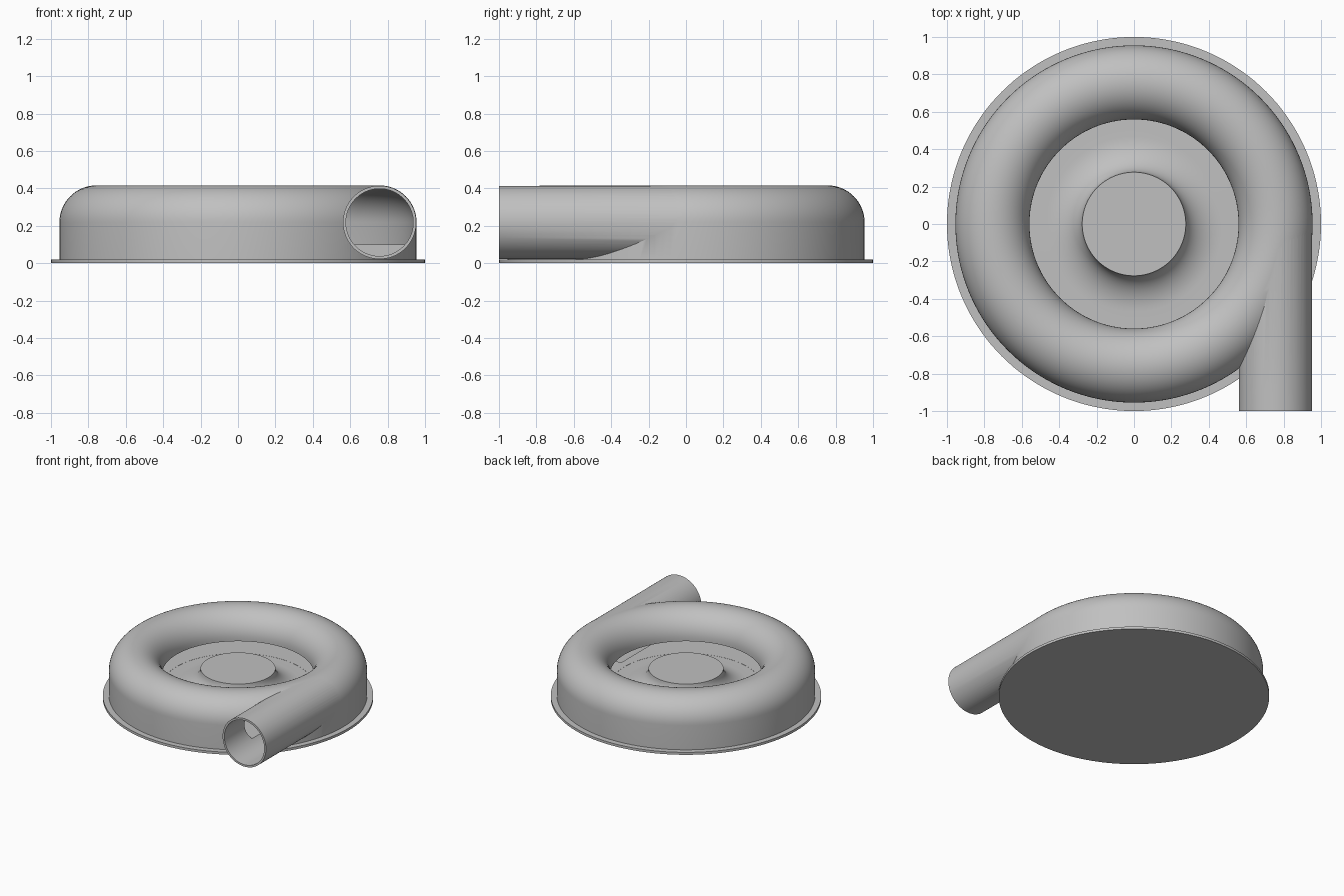
import bpy, bmesh
from math import pi, cos, sin, radians
from mathutils import Matrix

cube = bpy.data.objects.get("Cube")
if cube:
    bpy.data.objects.remove(cube, do_unlink=True)

RING, MID = 0.757, 0.218      # centre of the round channel section
OUTER, INNER = 0.198, 0.182   # channel section radii, outside and inside
FLOOR, RIM = 0.10, 0.20       # channel floor and lower edge of the inner lip
HUB, HUB_TOP, FLARE = 0.277, 0.24, 0.47

grey = bpy.data.materials.new("casing_grey")
grey.use_nodes = True
colour = (0.53, 0.53, 0.53, 1)
grey.diffuse_color = colour
grey.node_tree.nodes["Principled BSDF"].inputs["Base Color"].default_value = colour


def finish(bm, name):
    bmesh.ops.remove_doubles(bm, verts=bm.verts, dist=1e-5)
    bmesh.ops.recalc_face_normals(bm, faces=bm.faces)
    mesh = bpy.data.meshes.new(name)
    bm.to_mesh(mesh)
    bm.free()
    mesh.materials.append(grey)
    obj = bpy.data.objects.new(name, mesh)
    bpy.context.collection.objects.link(obj)
    return obj


def lathe(name, profile, closed=False):
    bm = bmesh.new()
    verts = [bm.verts.new((r, 0, z)) for r, z in profile]
    edges = [bm.edges.new(pair) for pair in zip(verts, verts[1:])]
    if closed:
        edges.append(bm.edges.new((verts[-1], verts[0])))
    bmesh.ops.spin(bm, geom=verts + edges, cent=(0, 0, 0), axis=(0, 0, 1),
                   angle=2 * pi, steps=144)
    return finish(bm, name)


def tube(name, radius, front, back):
    bm = bmesh.new()
    place = Matrix.Translation((RING, (front + back) / 2, MID)) @ Matrix.Rotation(pi / 2, 4, 'X')
    bmesh.ops.create_cone(bm, cap_ends=True, segments=72, radius1=radius,
                          radius2=radius, depth=back - front, matrix=place)
    return finish(bm, name)


def dome(radius, steps=28):
    # Half circle from the outer wall over the top to the inner lip
    return [(RING + radius * cos(pi * i / steps), MID + radius * sin(pi * i / steps))
            for i in range(steps + 1)]


# Casing: base flange, outer wall, domed ring, floor and flared hub
flare = [(FLARE - (FLARE - HUB) * sin(pi / 2 * i / 12),
          HUB_TOP - (HUB_TOP - FLOOR) * cos(pi / 2 * i / 12)) for i in range(13)]
casing = lathe("volute_casing",
               [(0, 0), (1, 0), (1, 0.02), (RING + OUTER, 0.02)] + dome(OUTER)
               + [(RING - OUTER, FLOOR)] + flare + [(0, HUB_TOP)])

# Tangential outlet pipe
pipe = tube("outlet_pipe", OUTER - 0.002, -1, -0.02)

# Hollow channel, open towards the hub, and the pipe bore
channel = lathe("channel_cutter",
                [(RING + INNER, FLOOR + 0.001)] + dome(INNER)
                + [(RING - INNER, RIM), (0.55, RIM), (0.55, FLOOR + 0.001)], closed=True)
bore = tube("bore_cutter", INNER - 0.002, -1.1, -0.05)

bpy.ops.object.select_all(action='DESELECT')
casing.select_set(True)
bpy.context.view_layer.objects.active = casing
for part, operation in ((pipe, 'UNION'), (channel, 'DIFFERENCE'), (bore, 'DIFFERENCE')):
    mod = casing.modifiers.new(part.name, 'BOOLEAN')
    mod.operation, mod.solver, mod.object = operation, 'EXACT', part
    bpy.ops.object.modifier_apply(modifier=mod.name)
    bpy.data.objects.remove(part, do_unlink=True)

bpy.ops.object.shade_smooth_by_angle(angle=radians(30))
